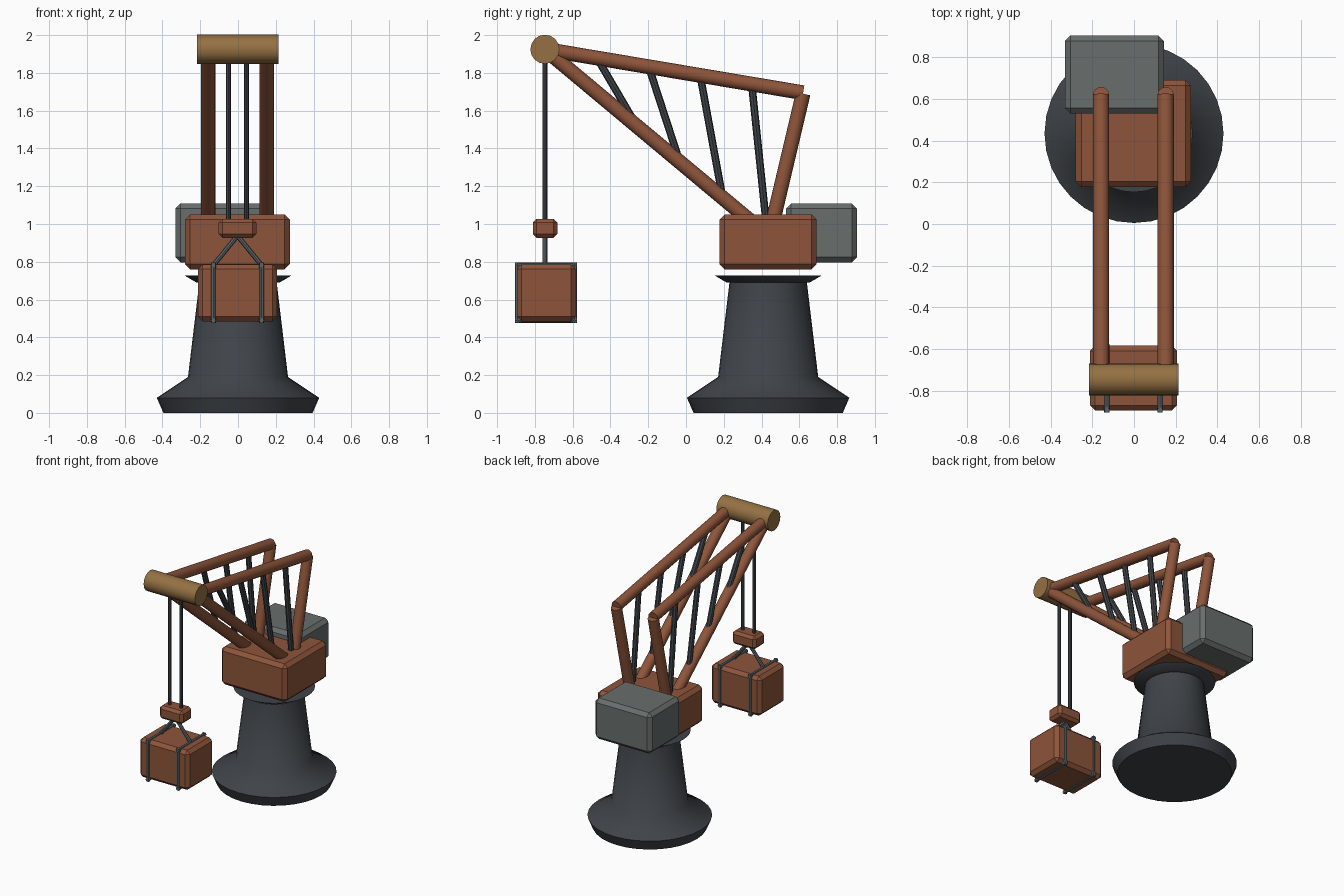
import bpy, bmesh, math
from mathutils import Vector

if "Cube" in bpy.data.objects:
    bpy.data.objects.remove(bpy.data.objects["Cube"], do_unlink=True)


def material(name, rgb):
    m = bpy.data.materials.new(name)
    m.use_nodes = True
    m.diffuse_color = (*rgb, 1)
    bsdf = next(n for n in m.node_tree.nodes if n.type == 'BSDF_PRINCIPLED')
    bsdf.inputs["Base Color"].default_value = (*rgb, 1)
    return m


COPPER = material("rust brown", (0.27, 0.09, 0.043))
DARK = material("dark slate", (0.05, 0.057, 0.066))
GREY = material("stone grey", (0.138, 0.156, 0.153))
STEEL = material("steel grey", (0.10, 0.13, 0.14))
BRASS = material("brass", (0.30, 0.165, 0.056))


def finish(name, bm, mat, angle=None):
    bmesh.ops.recalc_face_normals(bm, faces=bm.faces[:])
    mesh = bpy.data.meshes.new(name)
    bm.to_mesh(mesh)
    bm.free()
    mesh.materials.append(mat)
    ob = bpy.data.objects.new(name, mesh)
    bpy.context.collection.objects.link(ob)
    if angle:
        bpy.ops.object.select_all(action='DESELECT')
        ob.select_set(True)
        bpy.context.view_layer.objects.active = ob
        bpy.ops.object.shade_smooth_by_angle(angle=math.radians(angle))
    return ob


def box(name, lo, hi, mat, chamfer):
    """Chamfered box between two opposite corners."""
    lo, hi = Vector(lo), Vector(hi)
    bm = bmesh.new()
    bmesh.ops.create_cube(bm, size=1)
    for v in bm.verts:
        v.co = (lo + hi) / 2 + v.co * (hi - lo)
    bmesh.ops.bevel(bm, geom=bm.edges[:], offset=chamfer, segments=1,
                    affect='EDGES')
    return finish(name, bm, mat)


def rod(name, a, b, radius, mat, sides=12):
    """Round bar from point a to point b."""
    a, b = Vector(a), Vector(b)
    bm = bmesh.new()
    bmesh.ops.create_cone(bm, cap_ends=True, segments=sides, radius1=radius,
                          radius2=radius, depth=(b - a).length)
    bmesh.ops.rotate(bm, verts=bm.verts[:],
                     matrix=(b - a).to_track_quat('Z', 'Y').to_matrix())
    bmesh.ops.translate(bm, verts=bm.verts[:], vec=(a + b) / 2)
    return finish(name, bm, mat, 40)


def lathe(name, profile, centre_y, mat, sides=32):
    """Closed solid of revolution from (radius, height) points."""
    bm = bmesh.new()
    rings = []
    for r, z in profile:
        turns = [math.tau * i / sides for i in range(sides)]
        rings.append([bm.verts.new((r * math.cos(t), centre_y + r * math.sin(t), z))
                      for t in turns])
    for low, high in zip(rings, rings[1:]):
        for i in range(sides):
            j = (i + 1) % sides
            bm.faces.new((low[i], low[j], high[j], high[i]))
    bm.faces.new(rings[0])
    bm.faces.new(rings[-1])
    return finish(name, bm, mat, 60)


# Pedestal with flared foot and collar
lathe("pedestal", [(0.395, 0), (0.43, 0.08), (0.265, 0.19), (0.205, 0.69),
                   (0.22, 0.69), (0.282, 0.727)], 0.435, DARK)

# Machine housing and offset counterweight
box("housing", (-0.28, 0.178, 0.76), (0.274, 0.692, 1.05), COPPER, 0.027)
box("counterweight", (-0.332, 0.53, 0.797), (0.144, 0.906, 1.108), GREY, 0.027)

# Twin jib frames with lattice struts
MID = -0.003
TIP_Y, TIP_Z = -0.747, 1.925
STRUTS = [((-0.46, 1.86), (-0.29, 1.57)), ((-0.19, 1.81), (-0.04, 1.35)),
          ((0.08, 1.76), (0.19, 1.16)), ((0.35, 1.72), (0.425, 1.0))]
for side, x in (("left", MID + 0.155), ("right", MID - 0.155)):
    rod(side + "_upper_boom", (x, TIP_Y, TIP_Z), (x, 0.62, 1.695), 0.039, COPPER, 16)
    rod(side + "_lower_boom", (x, TIP_Y, TIP_Z), (x, 0.42, 0.95), 0.039, COPPER, 16)
    rod(side + "_rear_post", (x, 0.445, 0.95), (x, 0.62, 1.69), 0.039, COPPER, 16)
    for n, ((y1, z1), (y2, z2)) in enumerate(STRUTS, 1):
        rod(f"{side}_strut_{n}", (x, y1, z1), (x, y2, z2), 0.02, DARK, 8)

# Drum at the jib tip, hoist cables and hook block
rod("tip_drum", (-0.217, TIP_Y, TIP_Z), (0.214, TIP_Y, TIP_Z), 0.077, BRASS, 16)
for side, x in (("left", 0.045), ("right", -0.051)):
    rod(side + "_cable", (x, TIP_Y, 1.0), (x, TIP_Y, 1.9), 0.013, DARK, 8)
box("hook_block", (-0.102, -0.811, 0.927), (0.097, -0.681, 1.027), COPPER, 0.02)

# Crate held by two sling loops
box("crate", (-0.212, -0.896, 0.485), (0.207, -0.584, 0.786), COPPER, 0.025)
FRONT, BACK, LOW, HIGH, R = -0.893, -0.59, 0.49, 0.782, 0.013
for side, x in (("left", 0.125), ("right", -0.13)):
    loop = [(x, FRONT, LOW), (x, FRONT, HIGH), (x, BACK, HIGH), (x, BACK, LOW)]
    for n, a in enumerate(loop):
        a, b = Vector(a), Vector(loop[(n + 1) % 4])
        reach = (b - a).normalized() * R
        rod(f"{side}_sling_{n + 1}", a - reach, b + reach, R, STEEL, 8)
    rod(side + "_sling_hanger", (x, TIP_Y, HIGH), (MID, TIP_Y, 0.938), R, STEEL, 8)
